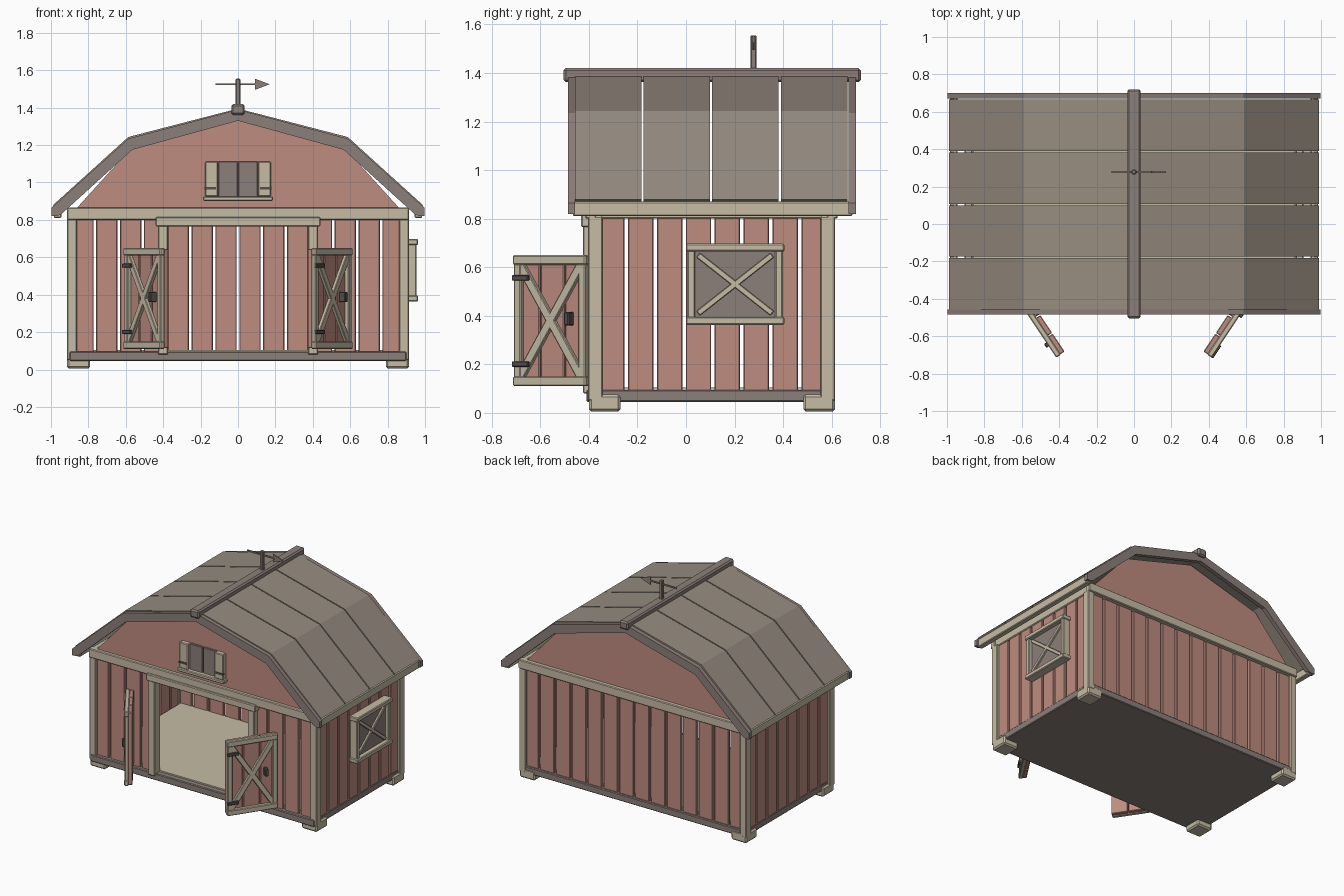
import bpy, bmesh, math
from mathutils import Matrix, Vector

if "Cube" in bpy.data.objects:
    bpy.data.objects.remove(bpy.data.objects["Cube"], do_unlink=True)


def material(name, rgb):
    lin = [(c / 255 / 12.92) if c < 11 else ((c / 255 + 0.055) / 1.055) ** 2.4 for c in rgb]
    m = bpy.data.materials.new(name)
    m.use_nodes = True
    m.diffuse_color = (*lin, 1)
    m.node_tree.nodes["Principled BSDF"].inputs["Base Color"].default_value = (*lin, 1)
    return m


RED = material("barn red", (190, 140, 128))
CREAM = material("cream trim", (198, 188, 165))
ROOF = material("roof brown", (150, 140, 128))
GREY = material("timber grey", (140, 128, 122))
IRON = material("dark iron", (85, 80, 78))
I = Matrix.Identity(4)
MIRROR = Matrix.Scale(-1, 4, (1, 0, 0))


def finish(name, bm, mat, bevel):
    bmesh.ops.recalc_face_normals(bm, faces=bm.faces)
    me = bpy.data.meshes.new(name)
    bm.to_mesh(me)
    bm.free()
    me.materials.append(mat)
    ob = bpy.data.objects.new(name, me)
    bpy.context.collection.objects.link(ob)
    if bevel:
        mod = ob.modifiers.new("Bevel", "BEVEL")
        mod.width, mod.segments, mod.limit_method = bevel, 1, "ANGLE"
    return ob


def boxes(name, mat, spans, m=I, bevel=0.005):
    """One object of boxes, each given as x0, x1, y0, y1, z0, z1."""
    bm = bmesh.new()
    for x0, x1, y0, y1, z0, z1 in spans:
        t = Matrix.Translation(((x0 + x1) / 2, (y0 + y1) / 2, (z0 + z1) / 2))
        s = Matrix.Diagonal((x1 - x0, y1 - y0, z1 - z0, 1))
        bmesh.ops.create_cube(bm, size=1, matrix=m @ t @ s)
    return finish(name, bm, mat, bevel)


def cross(name, mat, u0, u1, z0, z1, v0, v1, width, m):
    """Two diagonal battens in the local xz plane."""
    bm = bmesh.new()
    length = math.hypot(u1 - u0, z1 - z0)
    angle = math.atan2(z1 - z0, u1 - u0)
    for s in (1, -1):
        t = Matrix.Translation(((u0 + u1) / 2, (v0 + v1) / 2, (z0 + z1) / 2))
        size = Matrix.Diagonal((length, v1 - v0, width, 1))
        bmesh.ops.create_cube(bm, size=1, matrix=m @ t @ Matrix.Rotation(s * angle, 4, "Y") @ size)
    return finish(name, bm, mat, 0.003)


def extrude(name, mat, outline, spans, bevel=0):
    """Extrude an xz outline along y over every span."""
    bm = bmesh.new()
    for y0, y1 in spans:
        f = bm.faces.new([bm.verts.new((x, y0, z)) for x, z in outline])
        r = bmesh.ops.extrude_face_region(bm, geom=[f])
        bmesh.ops.translate(bm, vec=(0, y1 - y0, 0),
                            verts=[v for v in r["geom"] if isinstance(v, bmesh.types.BMVert)])
    return finish(name, bm, mat, bevel)


def symmetric(half):
    """Complete a half outline that starts on the centre line."""
    return half + [(-x, z) for x, z in reversed(half) if x > 0]


def band(outer, inner):
    """Closed gambrel strip between two half profiles."""
    full = lambda h: [(-x, z) for x, z in reversed(h[1:])] + h
    return full(outer) + list(reversed(full(inner)))


# Base, floor and feet
boxes("base_sill", GREY, [(-0.9, 0.9, -0.41, 0.61, 0.045, 0.095)])
boxes("floor", CREAM, [(-0.86, 0.86, -0.37, 0.575, 0.09, 0.105)], bevel=0)
boxes("feet", CREAM, [(min(a, b), max(a, b), y, y + 0.13, 0.005, 0.075)
                      for a, b in ((0.79, 0.914), (-0.79, -0.914)) for y in (-0.4, 0.483)], bevel=0.01)

# Corner posts and wall beams
boxes("corner_posts", CREAM, [(x, x + 0.052, y, y + 0.06, 0.05, 0.81)
                              for x in (-0.914, 0.862) for y in (-0.404, 0.554)])
boxes("end_beams", CREAM, [(-0.914, 0.914, y, y + 0.045, 0.8, 0.865) for y in (-0.415, 0.58)])
boxes("side_beams", CREAM, [(x, x + 0.04, -0.38, 0.59, 0.8, 0.865) for x in (-0.905, 0.865)])

# Plank walls
GAP = 0.007
PX, PY = 0.1275, 0.119
cols = [i * PX for i in range(-7, 7)]
boxes("back_planks", RED, [(x + GAP, x + PX - GAP, 0.57, 0.595, 0.09, 0.81) for x in cols], bevel=0.004)
front = []
for x in cols:
    a, b = x + GAP, x + PX - GAP
    if abs(x + PX / 2) > 0.4:
        front.append((a, b, -0.385, -0.36, 0.09, 0.81))
boxes("front_planks", RED, front, bevel=0.004)
rows = [-0.365 + i * PY for i in range(8)]
for side, x in (("left", 0.872), ("right", -0.897)):
    boxes(side + "_planks", RED, [(x, x + 0.025, y + GAP, y + PY - GAP, 0.09, 0.81) for y in rows], bevel=0.004)

# Gables
extrude("gables", RED, symmetric([(0, 1.345), (0.57, 1.185), (0.865, 0.86)]),
        [(-0.39, -0.365), (0.57, 0.595)])

# Roof panels, rake boards, eaves and ridge
extrude("roof_panels", ROOF,
        band([(0, 1.395), (0.587, 1.243), (0.99, 0.878)], [(0, 1.365), (0.575, 1.215), (0.965, 0.86)]),
        [(-0.457 + i * 0.2825, -0.457 + i * 0.2825 + 0.274) for i in range(4)])
extrude("rake_boards", GREY,
        band([(0, 1.39), (0.585, 1.235), (0.997, 0.865), (0.997, 0.82)],
             [(0, 1.33), (0.565, 1.175), (0.945, 0.83), (0.97, 0.82)]),
        [(-0.485, -0.457), (0.67, 0.7)])
boxes("eave_boards", CREAM, [(x, x + 0.04, -0.466, 0.685, 0.81, 0.87) for x in (-0.985, 0.945)])
boxes("ridge_cap", GREY, [(-0.036, 0.036, -0.505, 0.72, 1.362, 1.42)], bevel=0.01)

# Weather vane
boxes("vane_post", GREY, [(-0.013, 0.013, 0.265, 0.291, 1.41, 1.555)])
boxes("vane_bar", GREY, [(-0.12, 0.1, 0.273, 0.283, 1.52, 1.53)], bevel=0)
extrude("vane_head", GREY, [(0.09, 1.495), (0.17, 1.525), (0.09, 1.555)], [(0.274, 0.282)])

# Doorway frame
boxes("door_posts", CREAM, [(x, x + 0.054, -0.425, -0.36, 0.08, 0.78) for x in (-0.428, 0.374)])
boxes("door_header", CREAM, [(-0.44, 0.44, -0.432, -0.38, 0.765, 0.815)])

# Open doors
L = 0.36
swing = Matrix.Translation((-0.615, -0.415, 0)) @ Matrix.Rotation(math.radians(-56.4), 4, "Z")
for side, m, hinge, grip in (("right", swing, 0.04, 0.275), ("left", MIRROR @ swing, L - 0.04, L - 0.275)):
    n = side + "_door_"
    boxes(n + "planks", RED, [(i * 0.12 + 0.003, i * 0.12 + 0.117, 0.025, 0.055, 0.115, 0.645)
                              for i in range(3)], m, 0.004)
    boxes(n + "rails", CREAM, [(0, L, 0, 0.03, z, z + 0.04) for z in (0.11, 0.61)], m)
    boxes(n + "stiles", CREAM, [(u, u + 0.035, 0.003, 0.03, 0.145, 0.615) for u in (0.003, L - 0.038)], m)
    cross(n + "cross", CREAM, 0.03, L - 0.03, 0.15, 0.61, 0.006, 0.027, 0.036, m)
    boxes(n + "hinges", IRON, [(hinge - 0.04, hinge + 0.04, -0.008, 0.01, z, z + 0.022) for z in (0.19, 0.545)], m, 0.003)
    boxes(n + "handle", IRON, [(grip - 0.012, grip + 0.012, -0.015, 0.027, 0.36, 0.415)], m, 0.004)

# Loft hatch with shutters and sill
boxes("loft_hatch", GREY, [(-0.105, -0.002, -0.405, -0.385, 0.92, 1.112), (0.002, 0.105, -0.405, -0.385, 0.92, 1.112)], bevel=0.003)
boxes("loft_shutters", CREAM, [(x, x + 0.07, -0.425, -0.385, 0.925, 1.112) for x in (-0.176, 0.106)])
boxes("loft_sill", CREAM, [(-0.187, 0.187, -0.435, -0.385, 0.902, 0.926)])
boxes("loft_hinges", IRON, [(x, x + 0.06, -0.43, -0.41, 0.962, 0.975) for x in (-0.178, 0.118)], bevel=0)

# Side window
wall = Matrix.Translation((0.895, 0, 0)) @ Matrix.Rotation(math.pi / 2, 4, "Z")
boxes("window_rails", CREAM, [(0, 0.405, -0.068, 0, z, z + 0.032) for z in (0.363, 0.665)], wall)
boxes("window_stiles", CREAM, [(u, u + 0.032, -0.06, 0, 0.39, 0.67) for u in (0.006, 0.367)], wall)
boxes("window_panel", GREY, [(0.03, 0.375, -0.035, 0, 0.39, 0.67)], wall, 0)
cross("window_cross", CREAM, 0.05, 0.355, 0.41, 0.65, -0.048, -0.03, 0.024, wall)
